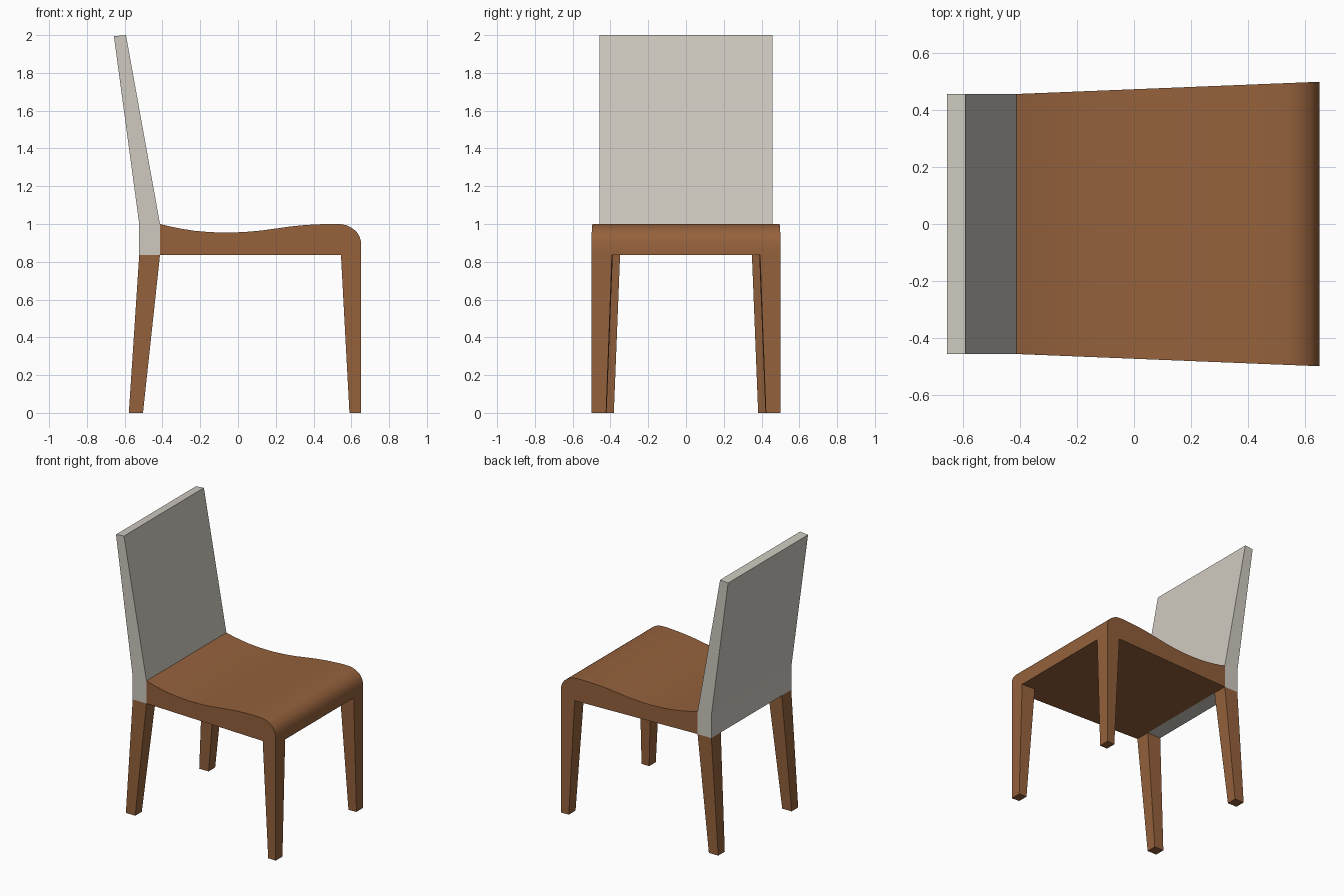
import bpy, bmesh

if "Cube" in bpy.data.objects:
    bpy.data.objects.remove(bpy.data.objects["Cube"])


def material(name, color):
    m = bpy.data.materials.new(name)
    m.diffuse_color = (*color, 1)
    m.use_nodes = True
    m.node_tree.nodes["Principled BSDF"].inputs["Base Color"].default_value = m.diffuse_color
    return m


wood = material("brown wood", (0.30, 0.12, 0.045))
pad = material("pale grey", (0.62, 0.59, 0.53))


def half_width(x):
    # sides widen from the back towards the front of the seat
    return 0.457 + max(0, x + 0.41) * 0.043 / 1.063


def make(name, bm, mat):
    bmesh.ops.recalc_face_normals(bm, faces=bm.faces)
    me = bpy.data.meshes.new(name)
    bm.to_mesh(me)
    bm.free()
    ob = bpy.data.objects.new(name, me)
    bpy.context.collection.objects.link(ob)
    me.materials.append(mat)
    return ob


def extrude_profile(name, profile, mat):
    bm = bmesh.new()
    sides = [[bm.verts.new((x, s * half_width(x), z)) for x, z in profile] for s in (-1, 1)]
    for s in sides:
        bm.faces.new(s)
    n = len(profile)
    for i in range(n):
        j = (i + 1) % n
        bm.faces.new((sides[0][i], sides[0][j], sides[1][j], sides[1][i]))
    return make(name, bm, mat)


def leg(name, s, top, bottom, top_w, bottom_w):
    # tapered leg: outer side follows the seat edge, inner side leans
    bm = bmesh.new()
    rings = []
    for (x0, x1), w, z in ((top, top_w, 0.836), (bottom, bottom_w, 0)):
        rings.append([bm.verts.new((x, s * (half_width(x) - d), z))
                      for x, d in ((x0, 0), (x1, 0), (x1, w), (x0, w))])
    bm.faces.new(rings[0])
    bm.faces.new(rings[1])
    for i in range(4):
        j = (i + 1) % 4
        bm.faces.new((rings[0][i], rings[0][j], rings[1][j], rings[1][i]))
    make(name, bm, mat=wood)


# seat with a dished top and rounded front edge
seat_top = [(-0.413, 1.0), (-0.36, 0.987), (-0.3, 0.975), (-0.23, 0.964), (-0.15, 0.957),
            (-0.05, 0.954), (0.04, 0.958), (0.12, 0.965), (0.2, 0.976), (0.28, 0.987),
            (0.36, 0.995), (0.44, 0.999), (0.5, 1.001), (0.546, 0.999), (0.572, 0.994),
            (0.6, 0.981), (0.625, 0.962), (0.642, 0.937), (0.652, 0.905)]
seat = extrude_profile("seat", seat_top + [(0.652, 0.836), (-0.413, 0.836)], wood)
bpy.context.view_layer.objects.active = seat
seat.select_set(True)
bpy.ops.object.shade_smooth_by_angle(angle=0.5)

# leaning backrest
extrude_profile("backrest", [(-0.523, 0.836), (-0.413, 0.836), (-0.413, 1.0), (-0.593, 2.0),
                             (-0.657, 1.994), (-0.523, 1.0)], pad)

# legs
for s, side in ((-1, "left"), (1, "right")):
    leg("front_leg_" + side, s, (0.545, 0.652), (0.59, 0.652), 0.108, 0.077)
    leg("back_leg_" + side, s, (-0.523, -0.413), (-0.578, -0.503), 0.108, 0.075)
